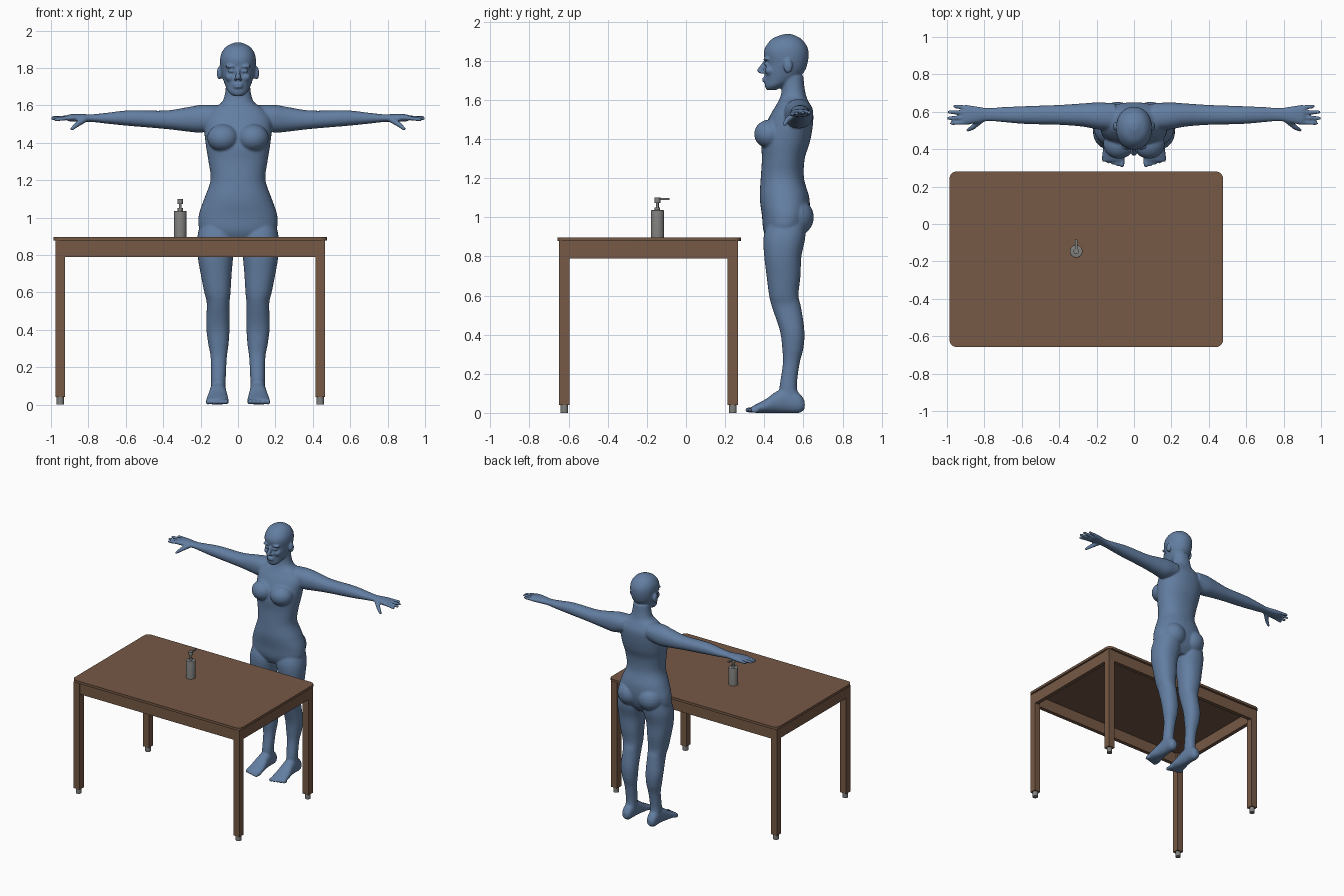
import bpy
import bmesh
import math
from mathutils import Matrix, Vector

default_cube = bpy.data.objects.get("Cube")
if default_cube:
    bpy.data.objects.remove(default_cube, do_unlink=True)


def make_material(name, color):
    material = bpy.data.materials.new(name)
    material.use_nodes = True
    material.diffuse_color = (*color, 1)
    shader = next(n for n in material.node_tree.nodes if n.type == "BSDF_PRINCIPLED")
    shader.inputs["Base Color"].default_value = (*color, 1)
    return material


SKIN = make_material("slate blue", (.125, .21, .36))
WOOD = make_material("brown wood", (.18, .10, .06))
METAL = make_material("grey metal", (.22, .22, .215))


def finish(name, bm, material):
    """Turn a bmesh into a named object with one material."""
    bmesh.ops.recalc_face_normals(bm, faces=bm.faces[:])
    mesh = bpy.data.meshes.new(name)
    bm.to_mesh(mesh)
    bm.free()
    mesh.materials.append(material)
    obj = bpy.data.objects.new(name, mesh)
    bpy.context.collection.objects.link(obj)
    return obj


def smooth(obj):
    bpy.ops.object.select_all(action="DESELECT")
    obj.select_set(True)
    bpy.context.view_layer.objects.active = obj
    bpy.ops.object.shade_smooth_by_angle()


def spline(rows, steps=5):
    """Smoothly interpolate the key sections of a loft."""
    keys = [Vector(r) for r in rows]
    keys = [keys[0]] + keys + [keys[-1]]
    out = []
    for a, b, c, d in zip(keys, keys[1:], keys[2:], keys[3:]):
        for i in range(steps):
            t = i / steps
            out.append(b + (c - a) * (t / 2)
                       + (a * 2 - b * 5 + c * 4 - d) * (t * t / 2)
                       + (b * 3 - a - c * 3 + d) * (t ** 3 / 2))
    return out + [keys[-1]]


def loft(bm, axis, rows, power=2.2, segments=40):
    """Rows hold a position along the axis, then low and high on the other two axes."""
    def rounded(v):
        return math.copysign(abs(v) ** (2 / power), v)
    rings = []
    for t, a0, a1, b0, b1 in spline(rows):
        ring = []
        for i in range(segments):
            angle = math.tau * i / segments
            co = [(a0 + a1) / 2 + (a1 - a0) / 2 * rounded(math.cos(angle)),
                  (b0 + b1) / 2 + (b1 - b0) / 2 * rounded(math.sin(angle))]
            co.insert("xyz".index(axis), t)
            ring.append(bm.verts.new(co))
        rings.append(ring)
    for low, high in zip(rings, rings[1:]):
        for i in range(segments):
            j = (i + 1) % segments
            bm.faces.new((low[i], low[j], high[j], high[i]))
    bm.faces.new(rings[0])
    bm.faces.new(rings[-1])


def loft_centred(bm, rows, power=2.2):
    loft(bm, "z", [(z, -w, w, front, back) for z, w, front, back in rows], power)


def ball(bm, centre, radii):
    matrix = Matrix.Translation(centre) @ Matrix.Diagonal((*radii, 1))
    bmesh.ops.create_icosphere(bm, subdivisions=3, radius=1, matrix=matrix)


def rod(bm, start, end, radius, tip):
    """Tapered limb with round ends."""
    start, end = Vector(start), Vector(end)
    turn = (end - start).to_track_quat("Z", "Y").to_matrix().to_4x4()
    bmesh.ops.create_cone(bm, cap_ends=True, segments=16, radius1=radius, radius2=tip,
                          depth=(end - start).length,
                          matrix=Matrix.Translation((start + end) / 2) @ turn)
    ball(bm, start, [radius] * 3)
    ball(bm, end, [tip] * 3)


# Person: left side first
body = bmesh.new()
loft(body, "z", [  # leg
    (1.0, .03, .19, .43, .61), (.9, .006, .217, .397, .61), (.8, .024, .216, .40, .59),
    (.7, .034, .20, .412, .585), (.6, .04, .18, .425, .575), (.54, .045, .167, .44, .588),
    (.42, .045, .17, .48, .605), (.33, .05, .16, .492, .60), (.25, .06, .146, .495, .58),
    (.13, .066, .144, .478, .567), (.07, .067, .144, .48, .59), (.02, .07, .14, .5, .6)])
loft(body, "y", [  # foot
    (.607, .088, .128, .02, .06), (.58, .07, .144, 0, .1), (.52, .065, .148, 0, .13),
    (.46, .06, .155, 0, .108), (.41, .053, .165, 0, .072), (.36, .05, .17, 0, .045),
    (.335, .055, .168, .004, .032)])
for i in range(5):  # toes
    r = .015 - .001 * i
    x = .064 + .0245 * i
    rod(body, (x, .36, r), (x, .316 + .006 * i, r), r, r * .9)
loft(body, "x", [  # arm and palm
    (.1, .5, .645, 1.48, 1.6), (.19, .505, .65, 1.455, 1.603), (.27, .52, .645, 1.46, 1.59),
    (.39, .53, .637, 1.474, 1.572), (.58, .535, .63, 1.49, 1.573), (.7, .545, .625, 1.502, 1.56),
    (.78, .55, .62, 1.511, 1.552), (.85, .538, .63, 1.512, 1.554), (.9, .53, .637, 1.514, 1.552),
    (.915, .54, .63, 1.52, 1.546)])
fingers = [(.975, .538, 1.524), (.992, .566, 1.53), (.988, .598, 1.534), (.958, .63, 1.534)]
for i, tip in enumerate(fingers):
    rod(body, (.895, .544 + .026 * i, 1.534), tip, .013, .01)
rod(body, (.82, .555, 1.525), (.86, .518, 1.498), .018, .014)  # thumb
rod(body, (.86, .518, 1.498), (.888, .502, 1.474), .014, .01)
ball(body, (.08, .43, 1.425), (.085, .082, .075))    # breast
ball(body, (.088, .55, 1.0), (.1, .104, .1))         # buttock
ball(body, (.1, .522, 1.772), (.013, .024, .036))    # ear
ball(body, (.037, .408, 1.783), (.018, .012, .008))  # eye
ball(body, (.04, .412, 1.808), (.03, .017, .009))    # brow
ball(body, (.042, .43, 1.75), (.026, .028, .024))    # cheek
ball(body, (.013, .388, 1.74), (.009, .013, .008))   # nostril

# Mirror to the right side
copy = bmesh.ops.duplicate(body, geom=body.verts[:] + body.edges[:] + body.faces[:])["geom"]
for v in copy:
    if isinstance(v, bmesh.types.BMVert):
        v.co.x *= -1

# Person: centre parts
loft_centred(body, [  # torso and neck
    (.875, .11, .42, .57), (.93, .2, .396, .61), (1.01, .21, .388, .632), (1.1, .181, .377, .63),
    (1.2, .147, .382, .603), (1.3, .158, .388, .607), (1.38, .171, .385, .632),
    (1.46, .18, .402, .647), (1.53, .178, .435, .65), (1.58, .14, .465, .632),
    (1.615, .088, .482, .616), (1.66, .07, .49, .606), (1.72, .064, .485, .6)])
loft_centred(body, [  # head
    (1.65, .026, .412, .46), (1.67, .05, .403, .5), (1.7, .066, .403, .56),
    (1.74, .08, .402, .602), (1.785, .091, .406, .621), (1.84, .096, .397, .627),
    (1.88, .088, .412, .615), (1.915, .062, .445, .585), (1.936, .018, .5, .54)], 2.1)
rod(body, (0, .406, 1.795), (0, .377, 1.75), .01, .014)  # nose
for z in (1.698, 1.71):  # lips
    ball(body, (0, .401, z), (.026, .013, .007))

person = finish("person", body, SKIN)
remesh = person.modifiers.new("fuse", "REMESH")
remesh.mode = "VOXEL"
remesh.voxel_size = .006
remesh.use_smooth_shade = True
soften = person.modifiers.new("soften", "SMOOTH")
soften.factor = .5
soften.iterations = 6


# Furniture helpers
def box(name, low, high, material, corner=0):
    bm = bmesh.new()
    low, high = Vector(low), Vector(high)
    bmesh.ops.create_cube(bm, size=1, matrix=Matrix.Translation((low + high) / 2)
                          @ Matrix.Diagonal((*(high - low), 1)))
    if corner:
        upright = [e for e in bm.edges if abs(e.verts[0].co.z - e.verts[1].co.z) > .001]
        bmesh.ops.bevel(bm, geom=upright, offset=corner, segments=8, profile=.5, affect="EDGES")
    return finish(name, bm, material)


def cylinder(name, x, y, bottom, top, radius, bevel=0):
    bm = bmesh.new()
    bmesh.ops.create_cone(bm, cap_ends=True, segments=32, radius1=radius, radius2=radius,
                          depth=top - bottom, matrix=Matrix.Translation((x, y, (bottom + top) / 2)))
    if bevel:
        rim = [e for e in bm.edges if all(v.co.z > top - .001 for v in e.verts)]
        bmesh.ops.bevel(bm, geom=rim, offset=bevel, segments=3, profile=.5, affect="EDGES")
    obj = finish(name, bm, METAL)
    smooth(obj)
    return obj


# Table
smooth(box("table_top", (-.987, -.658, .878), (.477, .281, .897), WOOD, .04))
LEFT, RIGHT, FRONT, BACK, HALF = .44, -.95, -.622, .239, .026
for side, x in (("left", LEFT), ("right", RIGHT)):
    for end, y in (("front", FRONT), ("back", BACK)):
        box(f"{end}_{side}_leg", (x - HALF, y - HALF, .04), (x + HALF, y + HALF, .878), WOOD)
        cylinder(f"{end}_{side}_leg_foot", x, y, 0, .04, .02)
    out = .008 if side == "left" else -.008
    box(f"{side}_apron", (x + out - .015, FRONT + HALF, .79), (x + out + .015, BACK - HALF, .878), WOOD)
for end, y in (("front", FRONT - .008), ("back", BACK + .008)):
    box(f"{end}_apron", (RIGHT + HALF, y - .015, .79), (LEFT - HALF, y + .015, .878), WOOD)

# Pump bottle
BX, BY = -.309, -.146
cylinder("bottle_body", BX, BY, .897, 1.036, .034, .005)
cylinder("bottle_collar", BX, BY, 1.036, 1.05, .014)
cylinder("pump_stem", BX, BY, 1.05, 1.075, .007)
cylinder("pump_head", BX, BY, 1.073, 1.1, .015)
box("pump_nozzle", (BX - .006, BY, 1.089), (BX + .006, BY + .062, 1.099), METAL)
